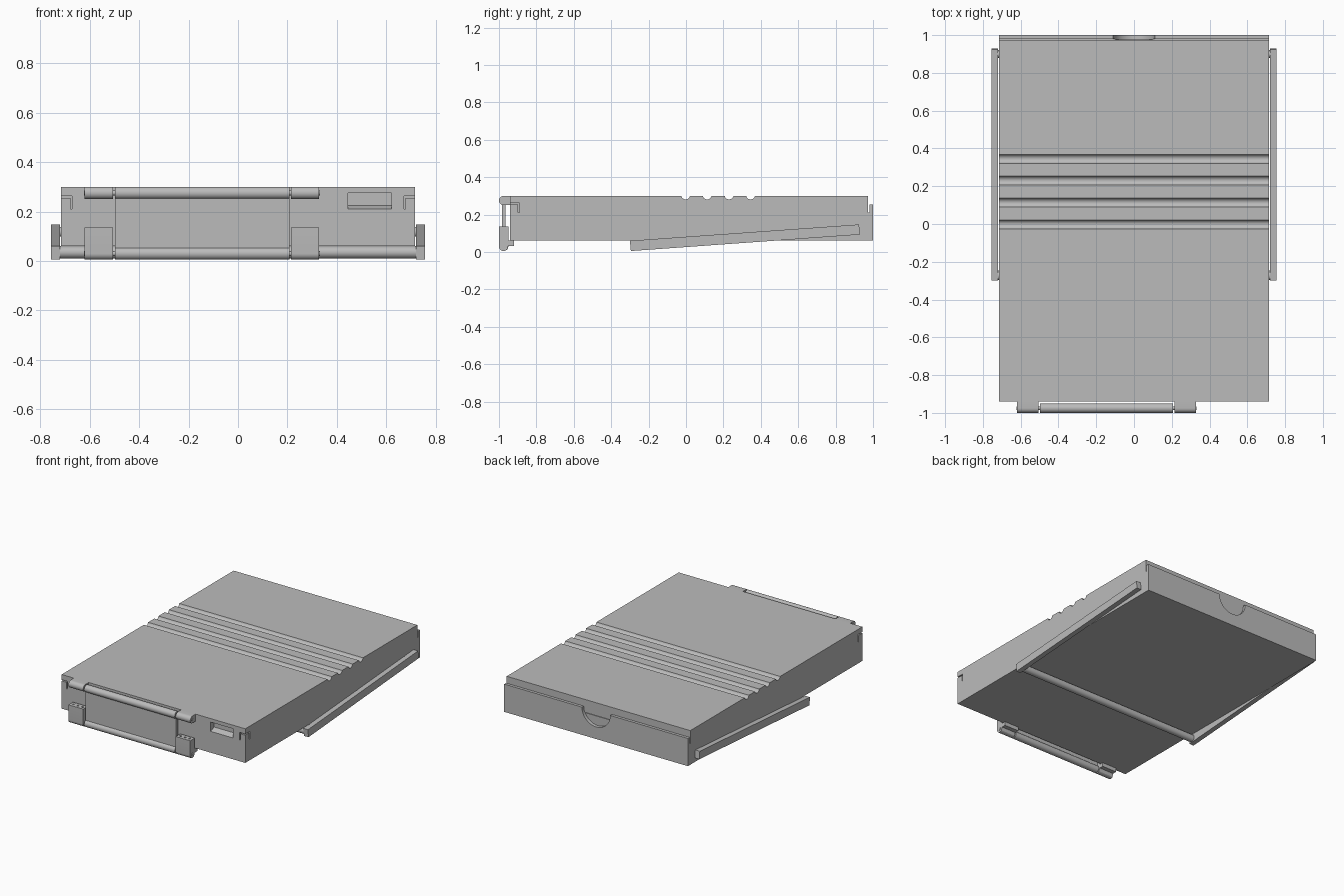
import bpy
import bmesh
from math import pi, sin, cos
from mathutils import Matrix

cube = bpy.data.objects.get("Cube")
if cube:
    bpy.data.objects.remove(cube)

grey = bpy.data.materials.new("plain grey")
grey.use_nodes = True
COLOUR = (0.5, 0.5, 0.5, 1)
grey.diffuse_color = COLOUR
grey.node_tree.nodes["Principled BSDF"].inputs["Base Color"].default_value = COLOUR


def finish(name, bm):
    bmesh.ops.recalc_face_normals(bm, faces=bm.faces)
    mesh = bpy.data.meshes.new(name)
    bm.to_mesh(mesh)
    bm.free()
    mesh.materials.append(grey)
    ob = bpy.data.objects.new(name, mesh)
    bpy.context.collection.objects.link(ob)
    return ob


def extrude_x(name, profile, x0, x1):
    """Side profile of (y, z) points pulled from x0 to x1."""
    bm = bmesh.new()
    face = bm.faces.new([bm.verts.new((x0, y, z)) for y, z in profile])
    out = bmesh.ops.extrude_face_region(bm, geom=[face])
    moved = [v for v in out["geom"] if isinstance(v, bmesh.types.BMVert)]
    bmesh.ops.translate(bm, verts=moved, vec=(x1 - x0, 0, 0))
    return finish(name, bm)


def box(name, x0, x1, y0, y1, z0, z1):
    return extrude_x(name, [(y0, z0), (y1, z0), (y1, z1), (y0, z1)], x0, x1)


def rod(name, axis, centre, radius, length, sides=32):
    bm = bmesh.new()
    turn = {"X": Matrix.Rotation(pi / 2, 4, "Y"),
            "Y": Matrix.Rotation(pi / 2, 4, "X"),
            "Z": Matrix.Identity(4)}[axis]
    bmesh.ops.create_cone(bm, cap_ends=True, segments=sides, radius1=radius,
                          radius2=radius, depth=length,
                          matrix=Matrix.Translation(centre) @ turn)
    return finish(name, bm)


def arc(cy, cz, r, a0, a1, n=12):
    return [(cy + r * cos(a0 + (a1 - a0) * i / n),
             cz + r * sin(a0 + (a1 - a0) * i / n)) for i in range(n + 1)]


def cut(target, cutter):
    mod = target.modifiers.new("cut", "BOOLEAN")
    mod.operation = "DIFFERENCE"
    mod.solver = "EXACT"
    mod.object = cutter
    bpy.context.view_layer.objects.active = target
    bpy.ops.object.modifier_apply(modifier=mod.name)
    bpy.data.objects.remove(cutter)


def smooth(*obs):
    bpy.ops.object.select_all(action="DESELECT")
    for ob in obs:
        ob.select_set(True)
        bpy.context.view_layer.objects.active = ob
    bpy.ops.object.shade_smooth_by_angle(angle=pi / 6)


W, TOP, BASE, FRONT = 0.715, 0.30, 0.06, -0.94

# Case: side profile with a slit behind the back lip and four grip grooves
profile = [(FRONT, BASE), (1, BASE), (1, 0.255), (0.98, 0.255),
           (0.98, 0.21), (0.973, 0.21), (0.973, TOP)]
for y in (0.345, 0.23, 0.113, -0.002):
    profile += arc(y, TOP + 0.005, 0.024, -0.21, -pi + 0.21)
profile.append((FRONT, TOP))
case = extrude_x("case", profile, -W, W)

# Finger notch in the back lip
cut(case, rod("notch", "Y", (0, 0.995, 0.255), 0.11, 0.035, 48))

# Recess in the front face with a sloping floor
cut(case, extrude_x("recess", [(-0.96, 0.204), (FRONT, 0.21), (-0.9, 0.225),
                               (-0.9, 0.275), (-0.96, 0.275)], 0.445, 0.62))

# Corner clips: slits above and behind each front corner
for s in (-1, 1):
    inner, outer = s * 0.67, s * 0.73
    cut(case, box("slit", inner, outer, -0.96, -0.89, 0.255, 0.263))
    cut(case, box("slit", inner, s * 0.677, -0.96, -0.89, 0.21, 0.26))
    cut(case, box("slit", inner, outer, -0.897, -0.89, 0.21, 0.26))
smooth(case)

# Folding stand: two slanted arms on pivots, joined by a round crossbar
for s, side in ((1, "left"), (-1, "right")):
    extrude_x(side + "_stand_arm", [(-0.295, 0.005), (0.93, 0.093),
                                    (0.925, 0.147), (-0.30, 0.06)], s * 0.72, s * 0.755)
    pivot = rod(side + "_stand_pivot", "X", (s * 0.717, 0.90, 0.118), 0.02, 0.02)
    smooth(pivot)
crossbar = rod("stand_crossbar", "X", (0, -0.272, 0.035), 0.025, 1.45)
smooth(crossbar)

# Front flap: upper and lower rollers joined by a thin panel
HY, HTOP, HLOW, R = -0.975, 0.275, 0.03, 0.025
MID, LEN = -0.145, 0.705
smooth(rod("upper_flap_roller", "X", (MID, HY, HTOP), R, LEN),
       rod("lower_flap_roller", "X", (MID, HY, HLOW), R, LEN),
       rod("upper_hinge_pin", "X", (MID, HY, HTOP), 0.01, 0.954),
       rod("lower_hinge_pin", "X", (MID, HY, HLOW), 0.01, 0.954))
box("flap_panel", MID - LEN / 2, MID + LEN / 2, -0.985, -0.965, HLOW, HTOP)

# Hinge knuckles above and clip blocks below, at both ends of the flap
upper = [(-0.935, 0.25), (-0.935, TOP)] + arc(HY, HTOP, R, pi / 2, 1.5 * pi)
lower = ([(-0.95, 0.135), (-1, 0.135)] + arc(HY, HLOW, R, pi, 1.75 * pi)
         + [(-0.95, 0.033), (-0.92, 0.033), (-0.92, 0.062), (-0.95, 0.062)])
for name, x0, x1 in (("right", -0.62, -0.505), ("left", 0.215, 0.328)):
    knuckle = extrude_x(name + "_hinge_knuckle", upper, x0, x1)
    block = extrude_x(name + "_clip_block", lower, x0, x1)
    for i in (-1, 0, 1):
        cut(block, rod("hole", "Z", ((x0 + x1) / 2 + i * 0.035, HY, 0.13),
                       0.007, 0.04, 16))
    smooth(knuckle, block)
